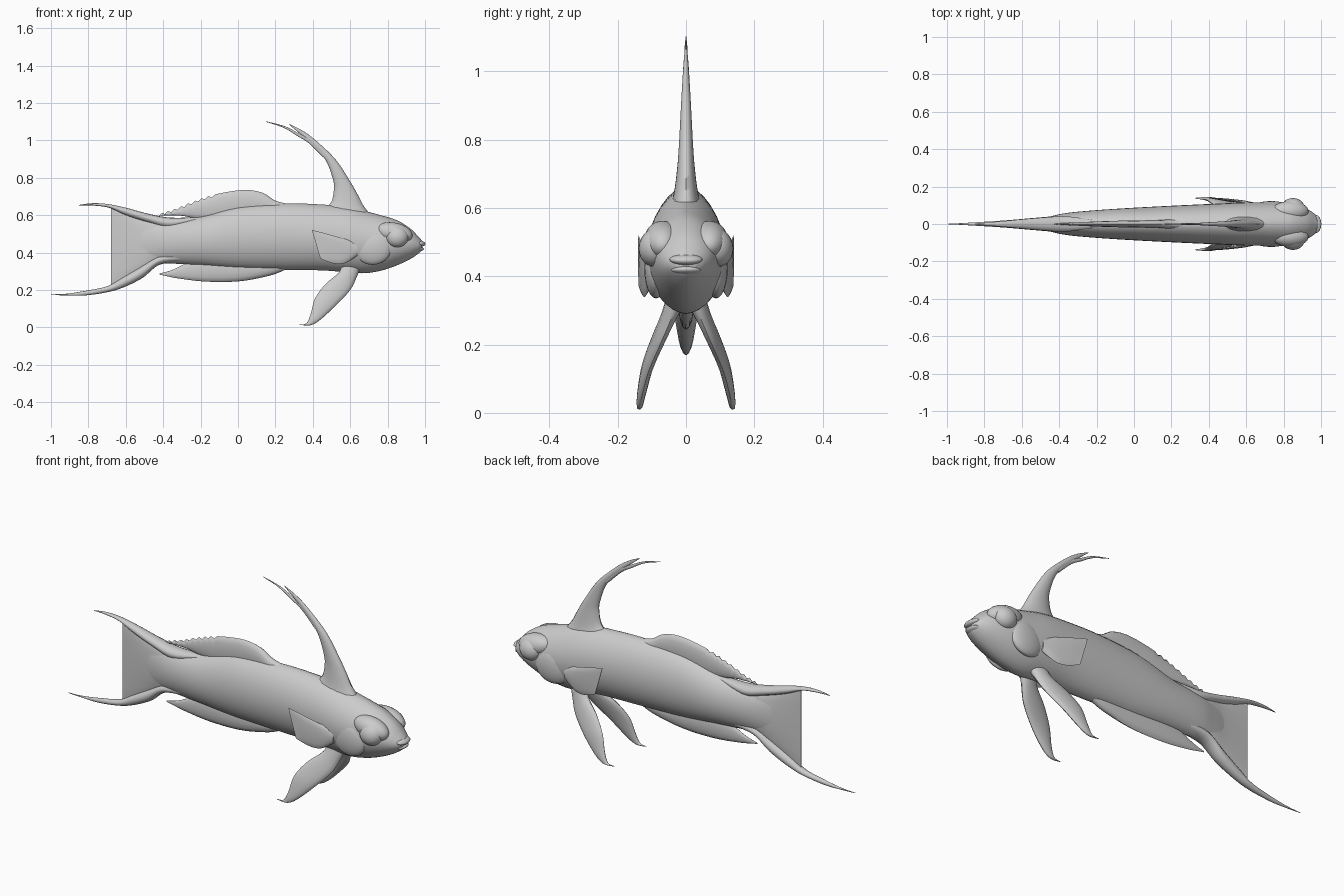
import bpy, bmesh, math
from mathutils import Vector

grey = bpy.data.materials.new("plain grey")
grey.diffuse_color = (0.6, 0.6, 0.6, 1)


def resample(rows, n):
    """Catmull-Rom interpolation through rows of numbers."""
    out = []
    for i in range(len(rows) - 1):
        p0, p1 = rows[max(i - 1, 0)], rows[i]
        p2, p3 = rows[i + 1], rows[min(i + 2, len(rows) - 1)]
        for k in range(n):
            t = k / n
            out.append([0.5 * (2 * b + (c - a) * t + (2 * a - 5 * b + 4 * c - d) * t * t
                               + (3 * b - a - 3 * c + d) * t ** 3)
                        for a, b, c, d in zip(p0, p1, p2, p3)])
    return out + [list(rows[-1])]


def finish(name, bm, angle=50):
    bmesh.ops.recalc_face_normals(bm, faces=bm.faces)
    me = bpy.data.meshes.new(name)
    bm.to_mesh(me)
    bm.free()
    me.materials.append(grey)
    me.polygons.foreach_set("use_smooth", [True] * len(me.polygons))
    me.set_sharp_from_angle(angle=math.radians(angle))
    ob = bpy.data.objects.new(name, me)
    bpy.context.collection.objects.link(ob)
    return ob


def loft(name, rings):
    bm = bmesh.new()
    loops = [[bm.verts.new(p) for p in r] for r in rings]
    n = len(loops[0])
    for a, b in zip(loops, loops[1:]):
        for i in range(n):
            j = (i + 1) % n
            bm.faces.new((a[i], a[j], b[j], b[i]))
    bm.faces.new(loops[0])
    bm.faces.new(loops[-1])
    return finish(name, bm)


def blade(name, rows, n=5, ring=14, side=1, jag=None):
    """Lens-section fin. Rows: edge a (x,y,z), edge b (x,y,z), half thickness."""
    rings = []
    for k, r in enumerate(resample(rows, n)):
        a, b, t = Vector(r[0:3]), Vector(r[3:6]), max(r[6], 0.0008)
        if jag and a.x < jag and k % 2:
            a.z -= 0.012
        pts = []
        for i in range(ring):
            u = 2 * math.pi * i / ring
            p = (a + b) / 2 + (a - b) / 2 * math.cos(u)
            p.y += t * math.sin(u)
            p.y *= side
            pts.append(p)
        rings.append(pts)
    return loft(name, rings)


def mid(rows):
    """Rows on the centre plane: ax, az, bx, bz, half thickness."""
    return [(a, 0, b, c, 0, d, t) for a, b, c, d, t in rows]


def ball(name, loc, scale, rot=(0, 0, 0), seg=24):
    bm = bmesh.new()
    bmesh.ops.create_uvsphere(bm, u_segments=seg, v_segments=seg // 2, radius=1)
    ob = finish(name, bm)
    ob.location, ob.scale, ob.rotation_euler = loc, scale, rot
    return ob


# Body: x, bottom z, top z, half width
body = [(0.985, 0.415, 0.462, 0.03), (0.965, 0.395, 0.485, 0.055), (0.92, 0.365, 0.53, 0.082),
        (0.85, 0.332, 0.573, 0.103), (0.77, 0.305, 0.598, 0.113), (0.68, 0.29, 0.622, 0.116),
        (0.58, 0.295, 0.645, 0.115), (0.45, 0.305, 0.657, 0.109), (0.25, 0.308, 0.663, 0.1),
        (0.0, 0.315, 0.645, 0.087), (-0.2, 0.332, 0.592, 0.074), (-0.36, 0.342, 0.575, 0.059),
        (-0.45, 0.345, 0.57, 0.04), (-0.55, 0.35, 0.56, 0.014)]
rings = []
for x, lo, hi, w in resample(body, 5):
    ring = []
    for i in range(32):
        u = 2 * math.pi * i / 32
        c, s = math.cos(u), math.sin(u)
        ring.append((x, w * math.copysign(abs(c) ** 1.15, c), (lo + hi) / 2 + (hi - lo) / 2 * s))
    rings.append(ring)
loft("body", rings)

# Lips
ball("upper_lip", (0.972, 0, 0.449), (0.03, 0.048, 0.016), (0, 0.15, 0))
ball("lower_lip", (0.966, 0, 0.418), (0.028, 0.043, 0.013), (0, -0.1, 0))

# Tail web and its two trailing lobes
blade("tail_web", mid([(-0.3, 0.56, -0.3, 0.36, 0.05), (-0.42, 0.585, -0.42, 0.335, 0.04),
                       (-0.52, 0.605, -0.52, 0.28, 0.022), (-0.6, 0.63, -0.6, 0.245, 0.012),
                       (-0.68, 0.65, -0.68, 0.215, 0.004)]))
blade("tail_upper_lobe", mid([(-0.2, 0.59, -0.22, 0.57, 0.02), (-0.36, 0.587, -0.36, 0.53, 0.042),
                              (-0.48, 0.608, -0.48, 0.56, 0.036), (-0.6, 0.64, -0.6, 0.6, 0.026),
                              (-0.7, 0.66, -0.69, 0.64, 0.016), (-0.78, 0.664, -0.78, 0.652, 0.009),
                              (-0.85, 0.655, -0.85, 0.653, 0.002)]))
blade("tail_lower_lobe", mid([(-0.3, 0.4, -0.3, 0.35, 0.04), (-0.42, 0.385, -0.42, 0.335, 0.042),
                              (-0.52, 0.325, -0.51, 0.265, 0.035), (-0.62, 0.265, -0.61, 0.215, 0.026),
                              (-0.7, 0.22, -0.7, 0.188, 0.019), (-0.82, 0.195, -0.82, 0.171, 0.011),
                              (-0.92, 0.18, -0.92, 0.171, 0.005), (-1.0, 0.177, -1.0, 0.174, 0.001)]))

# Rear dorsal fin with a ragged back edge, and the fin below
blade("rear_dorsal_fin", mid([(0.27, 0.66, 0.27, 0.62, 0.02), (0.2, 0.678, 0.2, 0.61, 0.024),
                              (0.13, 0.72, 0.13, 0.6, 0.022), (0.03, 0.735, 0.03, 0.59, 0.02),
                              (-0.12, 0.712, -0.12, 0.57, 0.017), (-0.23, 0.678, -0.21, 0.58, 0.013),
                              (-0.34, 0.634, -0.31, 0.598, 0.008), (-0.43, 0.607, -0.42, 0.598, 0.002)]),
      n=6, jag=-0.12)
blade("anal_fin", mid([(0.25, 0.35, 0.25, 0.307, 0.022), (0.17, 0.36, 0.17, 0.277, 0.024),
                       (0.02, 0.37, 0.01, 0.247, 0.022), (-0.16, 0.37, -0.17, 0.245, 0.018),
                       (-0.27, 0.345, -0.32, 0.262, 0.011), (-0.35, 0.308, -0.38, 0.274, 0.006),
                       (-0.42, 0.288, -0.42, 0.282, 0.001)]))

# Tall swept dorsal fin with a second filament
blade("tall_dorsal_fin", mid([(0.72, 0.59, 0.44, 0.62, 0.045), (0.675, 0.645, 0.495, 0.665, 0.034),
                              (0.64, 0.71, 0.512, 0.73, 0.026), (0.597, 0.785, 0.508, 0.79, 0.021),
                              (0.52, 0.9, 0.465, 0.9, 0.015), (0.41, 1.005, 0.375, 0.995, 0.009),
                              (0.34, 1.055, 0.32, 1.045, 0.005), (0.275, 1.087, 0.273, 1.084, 0.001)]))
blade("dorsal_filament", mid([(0.48, 0.915, 0.455, 0.91, 0.012), (0.4, 1.0, 0.378, 0.985, 0.008),
                              (0.33, 1.035, 0.32, 1.022, 0.006), (0.25, 1.076, 0.245, 1.067, 0.004),
                              (0.15, 1.102, 0.15, 1.099, 0.001)]))

# Paired parts
for tag, s in (("left", 1), ("right", -1)):
    ball(tag + "_eye", (0.85, s * 0.088, 0.485), (0.062, 0.05, 0.058), (s * 0.25, 0, 0))
    ball(tag + "_brow", (0.835, s * 0.068, 0.505), (0.1, 0.055, 0.055), (s * 0.4, 0.2, 0))
    ball(tag + "_gill_cover", (0.72, s * 0.088, 0.425), (0.1, 0.034, 0.09), (0, 0, s * 0.06))
    blade(tag + "_pectoral_fin", [(0.64, 0.1, 0.45, 0.64, 0.1, 0.385, 0.016),
                                  (0.59, 0.114, 0.468, 0.595, 0.112, 0.355, 0.012),
                                  (0.54, 0.124, 0.482, 0.555, 0.12, 0.34, 0.009),
                                  (0.47, 0.132, 0.502, 0.5, 0.128, 0.345, 0.007),
                                  (0.395, 0.139, 0.521, 0.44, 0.138, 0.368, 0.002)], side=s)
    blade(tag + "_pelvic_fin", [(0.655, 0.03, 0.32, 0.55, 0.03, 0.34, 0.03),
                                (0.635, 0.046, 0.27, 0.54, 0.054, 0.295, 0.024),
                                (0.6, 0.076, 0.2, 0.468, 0.085, 0.232, 0.02),
                                (0.525, 0.11, 0.12, 0.412, 0.114, 0.155, 0.017),
                                (0.445, 0.13, 0.045, 0.388, 0.13, 0.07, 0.013),
                                (0.39, 0.136, 0.012, 0.365, 0.136, 0.022, 0.008),
                                (0.33, 0.138, 0.014, 0.325, 0.138, 0.016, 0.002)], side=s)
